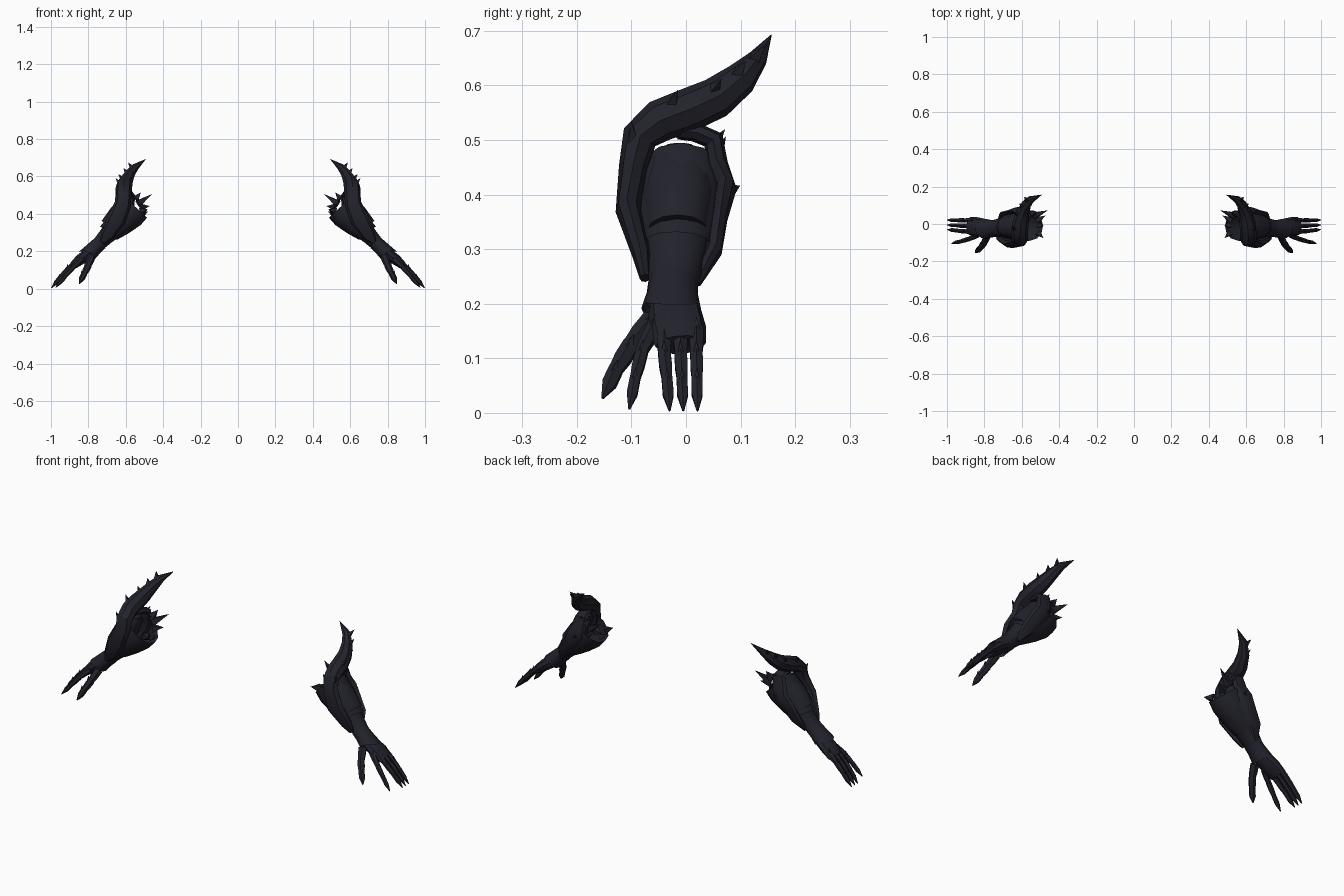
import bpy, math
from mathutils import Vector

mat = bpy.data.materials.new("dark_navy_metal")
mat.diffuse_color = (0.016, 0.016, 0.025, 1)
Y, X = Vector((0, 1, 0)), Vector((1, 0, 0))


def make(name, verts, faces, angle=35):
    """Mesh object mirrored to the other arm."""
    me = bpy.data.meshes.new(name)
    me.from_pydata(verts, [], faces)
    me.materials.append(mat)
    ob = bpy.data.objects.new(name, me)
    bpy.context.collection.objects.link(ob)
    bpy.ops.object.select_all(action='DESELECT')
    ob.select_set(True)
    bpy.context.view_layer.objects.active = ob
    bpy.ops.object.mode_set(mode='EDIT')
    bpy.ops.mesh.select_all(action='SELECT')
    bpy.ops.mesh.normals_make_consistent(inside=False)
    bpy.ops.object.mode_set(mode='OBJECT')
    bpy.ops.object.shade_smooth_by_angle(angle=math.radians(angle))
    m = ob.modifiers.new("mirror", 'MIRROR')
    m.use_mirror_merge = False
    return ob


def loft(name, stations, ref=Y, sides=12, caps=(True, True), point=0.0, turn=0.0):
    """Rings (x, y, z, half width along ref, half depth); point pulls the last ring's top forward."""
    pts = [Vector(s[:3]) for s in stations]
    verts, faces, n = [], [], len(stations)
    for i, s in enumerate(stations):
        t = (pts[min(i + 1, n - 1)] - pts[max(i - 1, 0)]).normalized()
        u = (ref - t * ref.dot(t)).normalized()
        v = t.cross(u)
        for k in range(sides):
            a = math.tau * k / sides + turn
            p = pts[i] + u * s[3] * math.cos(a) + v * s[4] * math.sin(a)
            if i == n - 1:
                p += t * point * max(0, math.sin(a)) ** 2
            verts.append(p)
    for i in range(n - 1):
        for k in range(sides):
            a, b = i * sides + k, i * sides + (k + 1) % sides
            faces.append((a, b, b + sides, a + sides))
    if caps[0]:
        faces.append(tuple(range(sides)))
    if caps[1]:
        faces.append(tuple(range((n - 1) * sides, n * sides)))
    return make(name, verts, faces)


def spike(name, base, tip, r):
    """Four sided thorn."""
    b, t = Vector(base), Vector(tip)
    d = (t - b).normalized()
    u = d.orthogonal().normalized()
    v = d.cross(u)
    make(name, [b + u * r, b + v * r, b - u * r, b - v * r, t],
         [(0, 1, 4), (1, 2, 4), (2, 3, 4), (3, 0, 4), (3, 2, 1, 0)])


def digit(name, path, r):
    """Three overlapping plated segments ending in a claw."""
    p = [Vector(q) for q in path]
    for i in range(3):
        a, b = p[i], p[i + 1]
        r0, r1 = r * (1 - 0.12 * i), r * (0.72 - 0.1 * i)
        if i == 2:
            r1 = r * 0.12
        else:
            b = b + (b - a) * 0.12
        m = a.lerp(b, 0.5)
        loft(f"{name}_segment_{i + 1}",
             [(*a, r0 * .9, r0), (*m, r0 * .92, r0 * .95), (*b, r1, r1)],
             sides=6, turn=math.pi / 6, point=0.006 if i < 2 else 0)
        # raised knuckle plate
        d = (p[i + 1] - p[i]).normalized()
        up = (d.cross(Y)).normalized()
        spike(f"{name}_knuckle_{i + 1}", a + d * 0.008 + up * r0 * .5,
              a - d * 0.010 + up * r0 * 1.4, r0 * .55)


# Forearm: open elbow shell, narrow wrist sleeve, pointed cuff
loft("elbow_shell", [(.553, -.008, .437, .080, .088), (.585, -.01, .400, .084, .088),
                     (.635, -.012, .348, .078, .072), (.685, -.015, .303, .062, .056)],
     caps=(False, False), point=.02)
loft("wrist_sleeve", [(.66, -.015, .325, .060, .056), (.705, -.018, .280, .053, .044),
                      (.755, -.024, .228, .044, .035), (.785, -.026, .205, .048, .037)],
     caps=(False, False))
loft("wrist_cuff", [(.735, -.023, .246, .045, .039), (.765, -.025, .219, .047, .040),
                    (.795, -.027, .190, .055, .044)], caps=(False, False), point=.035)
# Domed plate on the outer elbow
loft("elbow_dome", [(.590, -.012, .490, .025, .012), (.600, -.012, .465, .052, .030),
                    (.640, -.014, .405, .064, .048), (.690, -.015, .335, .055, .048)])

# Hand
loft("hand", [(.765, -.023, .215, .040, .030), (.805, -.020, .183, .049, .032),
              (.845, -.015, .155, .052, .030), (.880, -.010, .125, .047, .022)], sides=10)
for label, y0, y1 in (("middle", -.040, -.030), ("ring", -.010, -.005), ("little", .019, .021)):
    digit(label + "_finger", [(.855, y0, .152), (.902, y0, .112),
                              (.947, (y0 + y1) / 2, .064), (.998, y1, .004)], .0165)
digit("index_finger", [(.835, -.058, .158), (.882, -.080, .115),
                       (.926, -.093, .064), (.974, -.104, .007)], .016)
digit("thumb", [(.783, -.062, .172), (.800, -.100, .125),
                (.822, -.128, .080), (.848, -.153, .027)], .022)

# Curved band: along the front of the forearm, over the elbow, ending in a horn
loft("horn_band", [(.728, -.075, .247, .012, .010), (.700, -.080, .285, .036, .017),
                   (.650, -.106, .370, .050, .023), (.617, -.097, .450, .044, .026),
                   (.611, -.085, .505, .043, .033), (.611, -.048, .535, .044, .039),
                   (.607, .005, .555, .043, .040), (.597, .055, .577, .036, .038),
                   (.578, .100, .612, .028, .031), (.550, .132, .650, .021, .018),
                   (.494, .156, .692, .001, .001)], ref=X, sides=8)
for i, (b, t) in enumerate([((.625, -.03, .555), (.656, -.015, .592)),
                            ((.612, .045, .585), (.640, .065, .612)),
                            ((.592, .090, .615), (.613, .110, .645)),
                            ((.565, .120, .642), (.588, .146, .675)),
                            ((.630, -.095, .480), (.655, -.100, .535))]):
    spike(f"horn_thorn_{i + 1}", b, t, .018)

# Back band arching over the elbow behind the dome
loft("back_band", [(.722, .018, .238, .010, .010), (.690, .050, .295, .034, .016),
                   (.648, .060, .355, .042, .016), (.612, .073, .410, .045, .020),
                   (.594, .058, .455, .042, .019), (.586, .050, .500, .036, .020),
                   (.592, .015, .515, .030, .018), (.598, -.015, .515, .025, .014)],
     ref=X, sides=8)
spike("back_band_thorn", (.605, .072, .405), (.590, .099, .416), .022)
spike("back_band_top_thorn", (.585, .050, .490), (.570, .072, .520), .016)

# Thorns around the inner rim of the elbow
for i, (b, t) in enumerate([((.535, .045, .455), (.460, .073, .506)),
                            ((.520, .020, .435), (.472, .045, .442)),
                            ((.548, .055, .480), (.520, .065, .515)),
                            ((.515, -.045, .415), (.484, -.075, .425)),
                            ((.512, -.005, .400), (.482, -.010, .412))]):
    spike(f"elbow_thorn_{i + 1}", b, t, .024)
